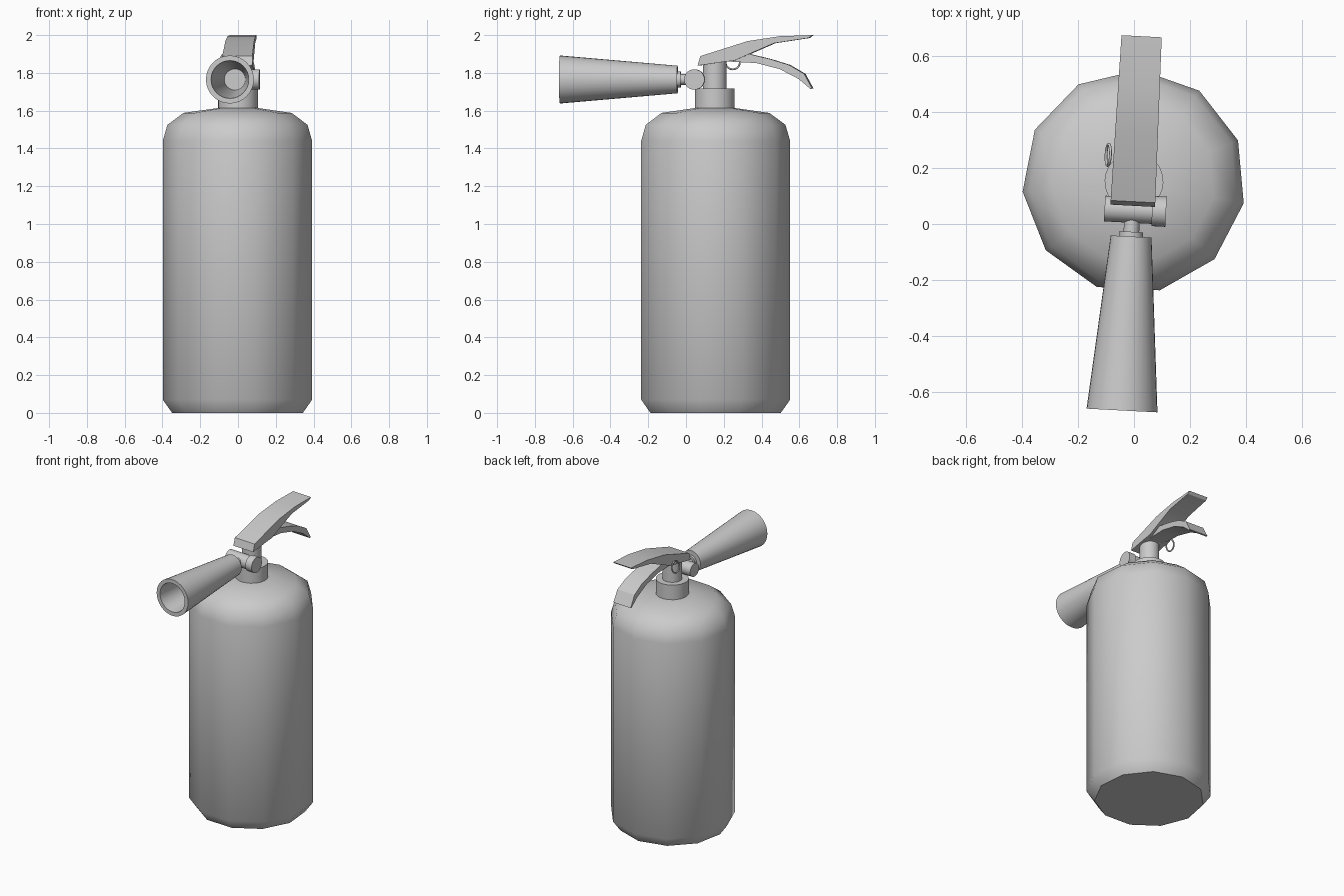
import bpy, bmesh, math
from mathutils import Matrix, Vector

if "Cube" in bpy.data.objects:
    bpy.data.objects.remove(bpy.data.objects["Cube"], do_unlink=True)

grey = bpy.data.materials.new("plain grey")
grey.use_nodes = True
grey.diffuse_color = (0.6, 0.6, 0.6, 1)
grey.node_tree.nodes["Principled BSDF"].inputs["Base Color"].default_value = (0.6, 0.6, 0.6, 1)

# The whole model sits on the tank axis, turned slightly clockwise
PLACE = Matrix.Translation((0, 0.152, 0)) @ Matrix.Rotation(math.radians(-3), 4, 'Z')
ALONG_X = Matrix.Rotation(math.radians(90), 4, 'Y')
ALONG_FRONT = Matrix.Rotation(math.radians(90), 4, 'X')
PIVOT_Y, PIVOT_Z = -0.102, 1.765


def finish(name, bm, local=Matrix(), smooth=40):
    bmesh.ops.recalc_face_normals(bm, faces=bm.faces)
    mesh = bpy.data.meshes.new(name)
    bm.to_mesh(mesh)
    bm.free()
    mesh.materials.append(grey)
    obj = bpy.data.objects.new(name, mesh)
    bpy.context.collection.objects.link(obj)
    obj.matrix_world = PLACE @ local
    if smooth:
        bpy.ops.object.select_all(action='DESELECT')
        obj.select_set(True)
        bpy.context.view_layer.objects.active = obj
        bpy.ops.object.shade_smooth_by_angle(angle=math.radians(smooth))
    return obj


def lathe(name, profile, sides=32, local=Matrix(), smooth=40):
    """Turn (radius, height) points around z and cap both ends."""
    bm = bmesh.new()
    rings = []
    for r, z in profile:
        angles = [math.pi / 2 + math.tau * i / sides for i in range(sides)]
        rings.append([bm.verts.new((r * math.cos(a), r * math.sin(a), z)) for a in angles])
    for low, high in zip(rings, rings[1:]):
        for i in range(sides):
            j = (i + 1) % sides
            bm.faces.new((low[i], low[j], high[j], high[i]))
    bm.faces.new(rings[0])
    bm.faces.new(rings[-1])
    return finish(name, bm, local, smooth)


def lever(name, outline, front_half, back_half):
    """Extrude a side outline (y, z) across x, tapering towards the back."""
    bm = bmesh.new()
    ys = [y for y, z in outline]
    sides = []
    for s in (-1, 1):
        row = []
        for y, z in outline:
            t = (y - min(ys)) / (max(ys) - min(ys))
            half = front_half + (back_half - front_half) * t
            row.append(bm.verts.new((s * half, y - 0.152, z)))
        sides.append(row)
    n = len(outline)
    for i in range(n):
        j = (i + 1) % n
        bm.faces.new((sides[0][i], sides[0][j], sides[1][j], sides[1][i]))
    for row in sides:
        bm.faces.new(row)
    return finish(name, bm, smooth=25)


# Tank with rounded shoulders, collar and valve stem
lathe("tank", [(0.35, 0), (0.4, 0.07), (0.4, 1.44), (0.375, 1.525),
               (0.29, 1.588), (0.1, 1.615)], sides=11, smooth=50)
lathe("neck_collar", [(0.105, 1.59), (0.105, 1.717)])
lathe("valve_stem", [(0.063, 1.70), (0.063, 1.865)])

# Cross pivot with its end cap
pivot = Matrix.Translation((0, PIVOT_Y, PIVOT_Z)) @ ALONG_X
lathe("pivot_barrel", [(0.046, -0.1), (0.046, 0.08)], local=pivot)
lathe("pivot_cap", [(0.054, 0.07), (0.054, 0.12)], local=pivot)

# Hollow discharge horn and its stepped connector, pointing to the front
horn = Matrix.Translation((0, 0, PIVOT_Z)) @ ALONG_FRONT
lathe("horn", [(0.073, 0.197), (0.127, 0.82), (0.1, 0.82), (0.056, 0.32)], local=horn)
lathe("horn_connector", [(0.028, 0.12), (0.028, 0.18), (0.042, 0.18), (0.042, 0.2)], local=horn)

# Squeeze lever above, carrying handle below
lever("squeeze_lever", [(0.065, 1.838), (0.08, 1.889), (0.33, 1.968), (0.5, 1.994),
                        (0.672, 2.0), (0.655, 1.985), (0.47, 1.957), (0.35, 1.905),
                        (0.26, 1.865), (0.2, 1.858)], 0.08, 0.072)
lever("carry_handle", [(0.2, 1.862), (0.33, 1.902), (0.45, 1.873), (0.55, 1.842),
                       (0.63, 1.795), (0.672, 1.718), (0.662, 1.716), (0.6, 1.768),
                       (0.5, 1.82), (0.376, 1.852), (0.3, 1.856)], 0.055, 0.07)

# Safety pin pull ring at the side
bpy.ops.mesh.primitive_torus_add(major_radius=0.038, minor_radius=0.005,
                                 major_segments=24, minor_segments=8)
ring = bpy.context.object
ring.name = "pull_ring"
ring.matrix_world = (PLACE @ Matrix.Translation((-0.097, 0.09, 1.856))
                     @ Matrix.Rotation(math.radians(12), 4, 'Y') @ ALONG_X)
ring.data.materials.append(grey)
bpy.ops.object.shade_smooth_by_angle(angle=math.radians(60))
